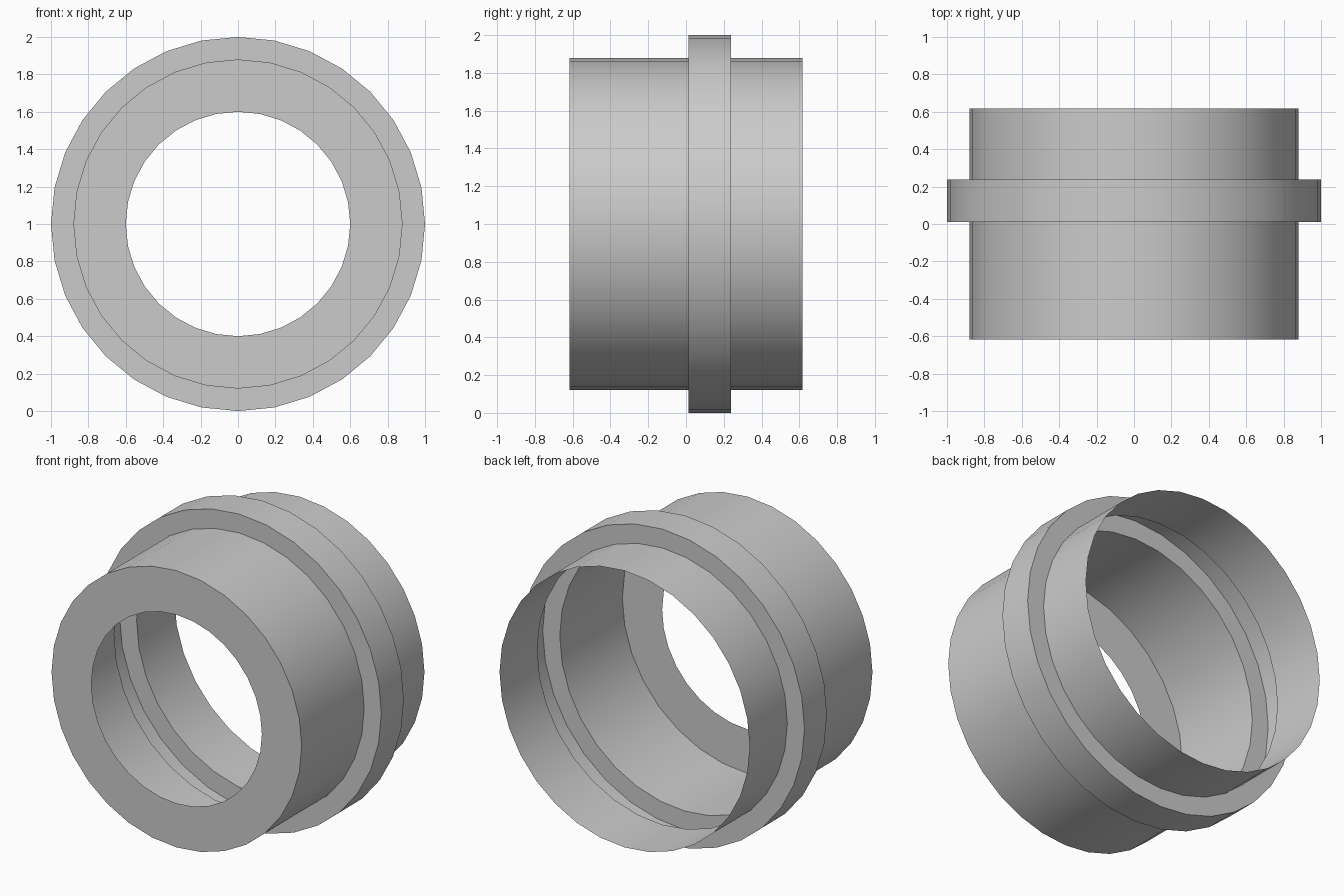
import bpy, bmesh, math

if "Cube" in bpy.data.objects:
    bpy.data.objects.remove(bpy.data.objects["Cube"])

SIDES = 32
# Thin shell profile (radius, y): front lip, barrel, hollow collar, rear barrel
PROFILE = [(0.60, -0.617), (0.88, -0.617), (0.88, 0.012), (1.0, 0.012),
           (1.0, 0.238), (0.88, 0.238), (0.88, 0.617)]

# Revolve the profile around the y axis
bm = bmesh.new()
rings = []
for r, y in PROFILE:
    angles = [2 * math.pi * i / SIDES for i in range(SIDES)]
    rings.append([bm.verts.new((r * math.sin(a), y, r * math.cos(a))) for a in angles])
for a, b in zip(rings, rings[1:]):
    for i in range(SIDES):
        j = (i + 1) % SIDES
        bm.faces.new((a[i], b[i], b[j], a[j]))

# Make the barrel normals point outward
bm.normal_update()
bm.faces.ensure_lookup_table()
f = bm.faces[SIDES]
c = f.calc_center_median()
if f.normal.x * c.x + f.normal.z * c.z < 0:
    bmesh.ops.reverse_faces(bm, faces=bm.faces[:])

mesh = bpy.data.meshes.new("collared_sleeve")
bm.to_mesh(mesh)
bm.free()
sleeve = bpy.data.objects.new("collared_sleeve", mesh)
sleeve.location.z = 1.0
bpy.context.collection.objects.link(sleeve)

# Smooth round walls, sharp steps
bpy.context.view_layer.objects.active = sleeve
sleeve.select_set(True)
bpy.ops.object.shade_smooth_by_angle(angle=math.radians(30))
